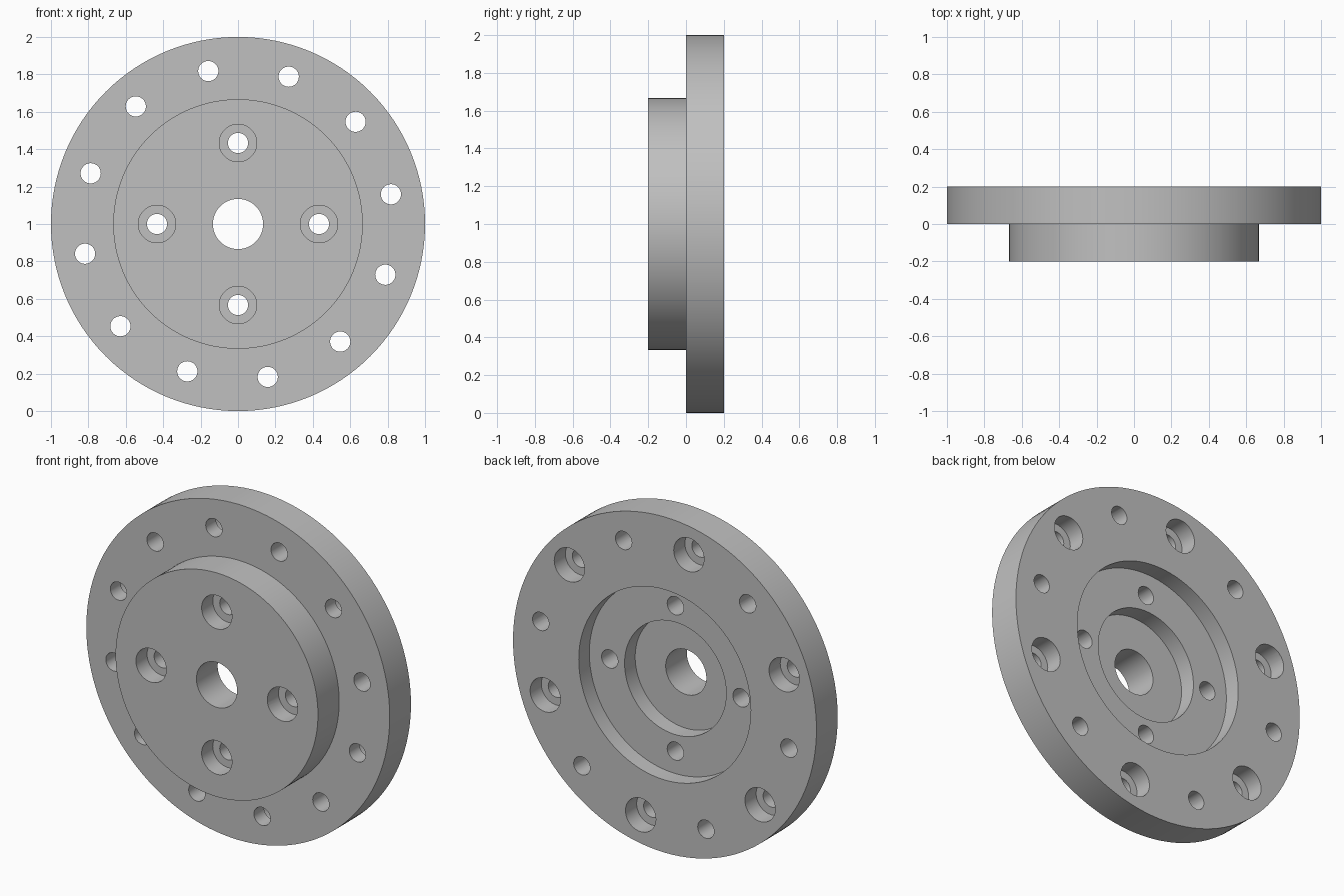
import bpy, bmesh, math

cube = bpy.data.objects.get("Cube")
if cube:
    bpy.data.objects.remove(cube, do_unlink=True)

BOLT_R, BORE_R, BORE_DEPTH = 0.054, 0.1, 0.105
FRONT, BACK = -0.2, 0.2
CENTRE_Z = 1.0


def lathe(bm, profile, segments, x=0.0, z=CENTRE_Z, ring=False):
    """Turn (radius, y) points about the y axis; ring closes the profile on itself."""
    rows = []
    for r, y in profile:
        angles = [2 * math.pi * i / segments for i in range(segments)]
        rows.append([bm.verts.new((x + r * math.cos(a), y, z + r * math.sin(a))) for a in angles])
    pairs = list(zip(rows, rows[1:]))
    if ring:
        pairs.append((rows[-1], rows[0]))
    for a, b in pairs:
        for i in range(segments):
            j = (i + 1) % segments
            bm.faces.new((a[i], a[j], b[j], b[i]))
    if not ring:
        bm.faces.new(rows[0])
        bm.faces.new(rows[-1])


def make_object(name, bm):
    bmesh.ops.recalc_face_normals(bm, faces=bm.faces[:])
    mesh = bpy.data.meshes.new(name)
    bm.to_mesh(mesh)
    bm.free()
    obj = bpy.data.objects.new(name, mesh)
    bpy.context.collection.objects.link(obj)
    return obj


def bolt_cutter(bm, radius, degrees, bore=None):
    """Through hole on a bolt circle, counterbored from the front, the back or neither."""
    a = math.radians(degrees)
    profile = [(BOLT_R, -0.3), (BOLT_R, 0.3)]
    if bore == "front":
        step = FRONT + BORE_DEPTH
        profile = [(BORE_R, -0.3), (BORE_R, step), (BOLT_R, step), (BOLT_R, 0.3)]
    elif bore == "back":
        step = BACK - BORE_DEPTH
        profile = [(BOLT_R, -0.3), (BOLT_R, step), (BORE_R, step), (BORE_R, 0.3)]
    lathe(bm, profile, 40, radius * math.cos(a), CENTRE_Z + radius * math.sin(a), False)


# Turned body: front boss, wide flange, stepped recess in the back, centre hole
bm = bmesh.new()
lathe(bm, [(0.134, FRONT), (0.667, FRONT), (0.667, 0), (1, 0), (1, BACK),
           (0.567, BACK), (0.567, 0.1), (0.335, 0.1), (0.335, 0), (0.134, 0)],
      128, ring=True)
flange = make_object("flange", bm)

# Bolt holes: four in the boss, twelve around the rim with every other one counterbored
bm = bmesh.new()
for k in range(4):
    bolt_cutter(bm, 0.433, 90 * k, "front")
for k in range(12):
    bolt_cutter(bm, 0.833, 11 + 30 * k, "back" if k % 2 else None)
cutter = make_object("bolt_hole_cutter", bm)
cutter.hide_render = True

cut = flange.modifiers.new("bolt_holes", "BOOLEAN")
cut.operation = "DIFFERENCE"
cut.solver = "EXACT"
cut.object = cutter
bpy.ops.object.select_all(action="DESELECT")
bpy.context.view_layer.objects.active = flange
flange.select_set(True)
bpy.ops.object.modifier_apply(modifier=cut.name)
bpy.data.objects.remove(cutter, do_unlink=True)
bpy.ops.object.shade_smooth_by_angle(angle=math.radians(30))

# Plain grey metal
grey = bpy.data.materials.new("grey_metal")
grey.use_nodes = True
colour = (0.53, 0.53, 0.53, 1)
grey.diffuse_color = colour
grey.node_tree.nodes["Principled BSDF"].inputs["Base Color"].default_value = colour
flange.data.materials.clear()
flange.data.materials.append(grey)
